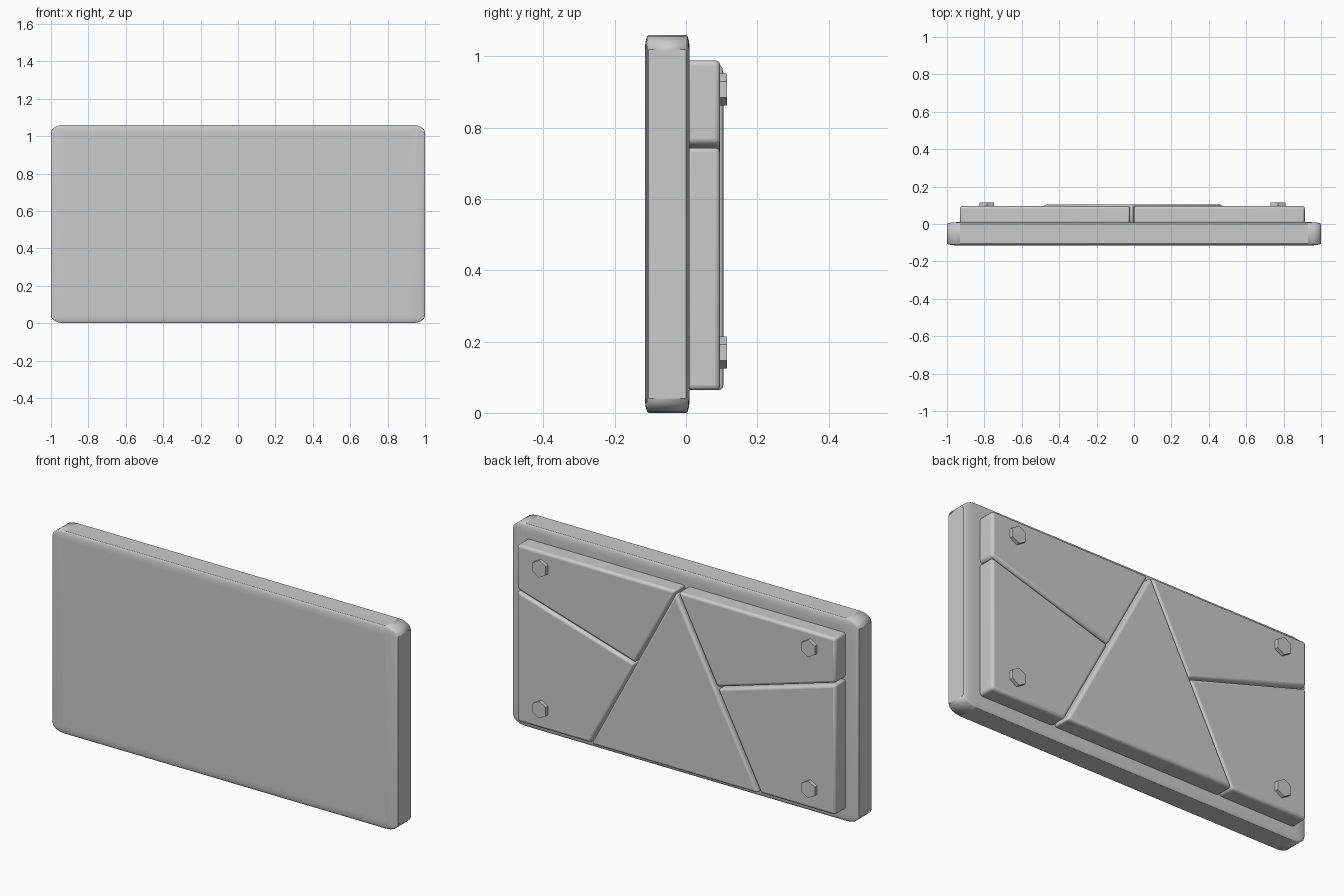
import bpy, bmesh, math
from mathutils import Vector

if "Cube" in bpy.data.objects:
    bpy.data.objects.remove(bpy.data.objects["Cube"])


def finish(ob, bevel, segments=3):
    m = ob.modifiers.new("Bevel", 'BEVEL')
    m.width = bevel
    m.segments = segments
    m.limit_method = 'ANGLE'
    m.harden_normals = False
    for o in bpy.context.selected_objects:
        o.select_set(False)
    ob.select_set(True)
    bpy.context.view_layer.objects.active = ob
    bpy.ops.object.shade_smooth_by_angle(angle=math.radians(35))


def inset(pts, d):
    # move every side of a counter-clockwise outline inward by d
    out, n = [], len(pts)
    for i in range(n):
        p, a, b = (Vector(pts[j % n]) for j in (i, i - 1, i + 1))
        n1 = (p - a).normalized().orthogonal()
        n2 = (b - p).normalized().orthogonal()
        out.append(p + (n1 + n2) * d / (1 + n1.dot(n2)))
    return out


def prism(name, pts, y0, y1):
    # x-z outline extruded along y
    bm = bmesh.new()
    f = bm.faces.new([bm.verts.new((p[0], y0, p[1])) for p in pts])
    r = bmesh.ops.extrude_face_region(bm, geom=[f])
    verts = [v for v in r["geom"] if isinstance(v, bmesh.types.BMVert)]
    bmesh.ops.translate(bm, verts=verts, vec=(0, y1 - y0, 0))
    bmesh.ops.recalc_face_normals(bm, faces=bm.faces)
    me = bpy.data.meshes.new(name)
    bm.to_mesh(me)
    bm.free()
    ob = bpy.data.objects.new(name, me)
    bpy.context.collection.objects.link(ob)
    return ob


# Main slab: unevenly scaled so its rounding is widest along x
sx, sy, sz = 1.4, 0.2, 0.8
w, t, h = 1 / sx, 0.0625 / sy, 0.53 / sz
slab = prism("slab", [(-w, -h), (w, -h), (w, h), (-w, h)], -t, t)
slab.scale = (sx, sy, sz)
slab.location = (0, -0.0525, 0.53)
finish(slab, 0.05, 4)

# Back plates: a centre triangle with two split plates on each side
L, R, B, T = -0.935, 0.917, 0.06, 0.993
apex, foot_r, foot_l = (-0.012, T), (0.485, B), (-0.495, B)
k = (T - 0.547) / (T - B)
mid_r = (apex[0] + (foot_r[0] - apex[0]) * k, 0.547)
mid_l = (apex[0] + (foot_l[0] - apex[0]) * k, 0.547)
plates = {
    "centre_triangle": ([foot_l, foot_r, apex], 0.105),
    "upper_right_plate": ([mid_r, (R, 0.753), (R, T), apex], 0.096),
    "lower_right_plate": ([foot_r, (R, B), (R, 0.753), mid_r], 0.096),
    "upper_left_plate": ([mid_l, apex, (L, T), (L, 0.753)], 0.096),
    "lower_left_plate": ([(L, B), foot_l, mid_l, (L, 0.753)], 0.096),
}
for name, (pts, y) in plates.items():
    cx = sum(p[0] for p in pts) / len(pts)
    cz = sum(p[1] for p in pts) / len(pts)
    pts = inset(pts, 0.004)
    # keep the inset direction inward
    if (pts[0] - Vector((cx, cz))).length > (Vector(plates[name][0][0]) - Vector((cx, cz))).length:
        pts = inset(plates[name][0], -0.004)
    finish(prism(name, pts, 0.0, y), 0.014)

# Hex bolts in the four corners
for x in (-0.787, 0.77):
    for z in (0.17, 0.907):
        hexagon = [(x + 0.045 * math.sin(i * math.pi / 3),
                    z + 0.045 * math.cos(i * math.pi / 3)) for i in range(6)]
        prism("bolt", hexagon, 0.08, 0.115)
